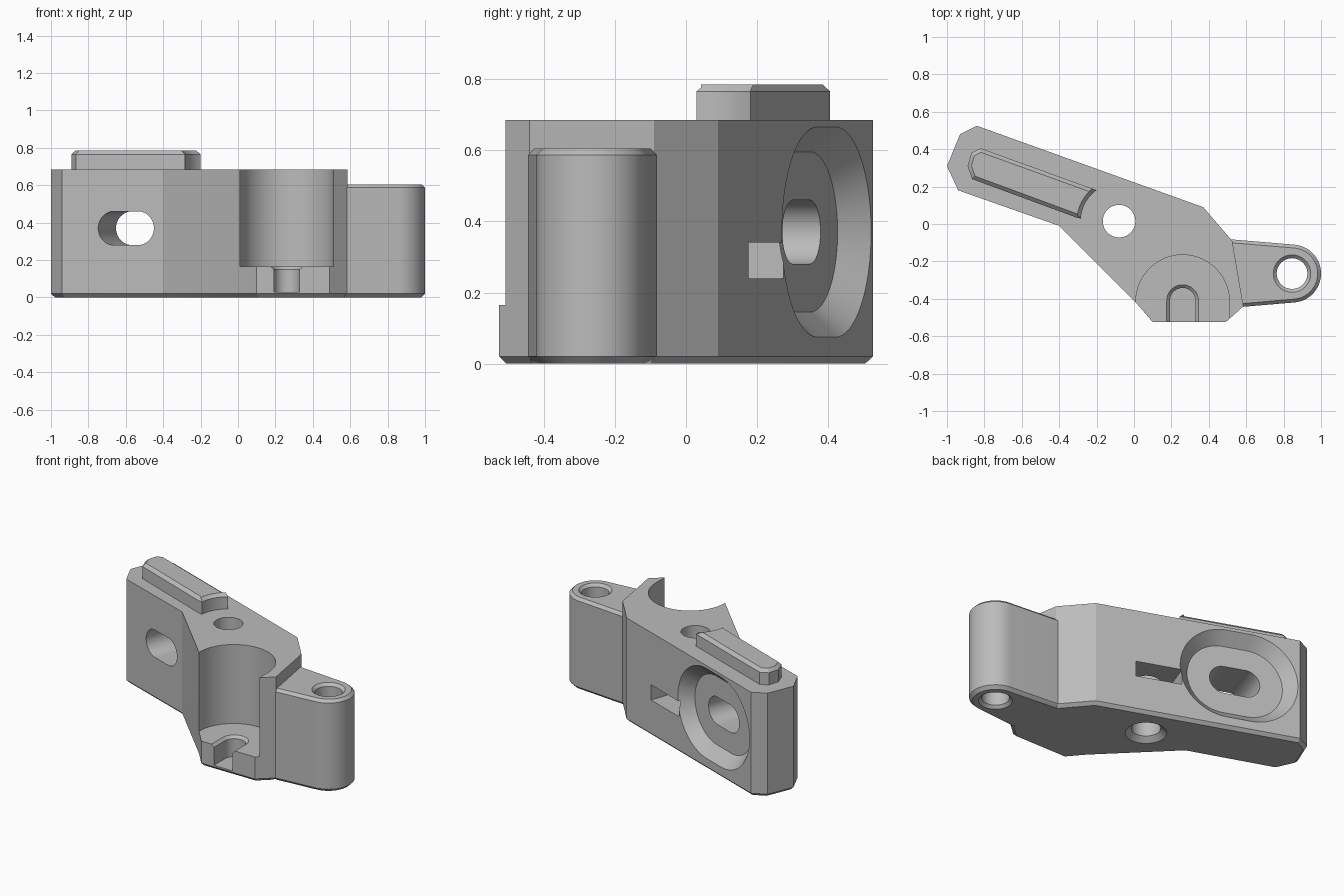
import bpy, bmesh
from math import sin, cos, pi, radians
from mathutils import Matrix, Vector

cube = bpy.data.objects.get("Cube")
if cube:
    bpy.data.objects.remove(cube)

grey = bpy.data.materials.new("plain grey")
grey.use_nodes = True
colour = (0.5, 0.5, 0.5, 1)
grey.diffuse_color = colour
grey.node_tree.nodes["Principled BSDF"].inputs["Base Color"].default_value = colour


def arc(cx, cy, r, start, end, n=32):
    angles = [radians(start + (end - start) * i / n) for i in range(n + 1)]
    return [(cx + r * cos(a), cy + r * sin(a)) for a in angles]


def circle(cx, cy, r):
    return arc(cx, cy, r, 0, 360, 64)[:-1]


def stadium(half, r):
    return arc(half, 0, r, -90, 90) + arc(-half, 0, r, 90, 270)


def inset(points, d):
    """Move every side of a counterclockwise outline inward by d."""
    pts = [Vector(p) for p in points]
    result = []
    for i, p in enumerate(pts):
        a = (p - pts[i - 1]).normalized()
        b = (pts[(i + 1) % len(pts)] - p).normalized()
        na, nb = Vector((-a.y, a.x)), Vector((-b.y, b.x))
        result.append(p + (na + nb) * d / (1 + na.dot(nb)))
    return result


def loft(name, levels, frame=Matrix()):
    """Closed solid through (outline, z) levels."""
    bm = bmesh.new()
    rings = [[bm.verts.new((p[0], p[1], z)) for p in pts] for pts, z in levels]
    for low, high in zip(rings, rings[1:]):
        for i in range(len(low)):
            bm.faces.new((low[i - 1], low[i], high[i], high[i - 1]))
    bm.faces.new(rings[0][::-1])
    bm.faces.new(rings[-1])
    bm.transform(frame)
    bmesh.ops.recalc_face_normals(bm, faces=bm.faces)
    mesh = bpy.data.meshes.new(name)
    bm.to_mesh(mesh)
    bm.free()
    mesh.materials.append(grey)
    ob = bpy.data.objects.new(name, mesh)
    bpy.context.collection.objects.link(ob)
    return ob


def combine(ob, other, operation):
    mod = ob.modifiers.new("combine", 'BOOLEAN')
    mod.operation, mod.object, mod.solver = operation, other, 'EXACT'
    bpy.context.view_layer.objects.active = ob
    bpy.ops.object.modifier_apply(modifier=mod.name)
    bpy.data.objects.remove(other)


def cut(name, levels, frame=Matrix()):
    combine(body, loft(name, levels, frame), 'DIFFERENCE')


# Main angled block with a chamfered foot
outline = [(-1, .31), (-.94, .18), (-.40, -.01), (.01, -.42), (.10, -.525),
           (.49, -.525), (.585, -.44), (.525, -.09), (.37, .09),
           (-.84, .525), (-.93, .48)]
body = loft("bracket_body", [(inset(outline, .02), 0), (outline, .02), (outline, .685)])

# Rounded mounting ear, chamfered at both ends
ear = arc(.845, -.265, .155, -85, 85) + [(.515, -.082), (.42, -.12), (.42, -.40), (.58, -.443)]
combine(body, loft("mounting_ear", [(inset(ear, .02), 0), (ear, .02), (ear, .587),
                                    (inset(ear, .018), .605)]), 'UNION')

# Round seat open to the front
seat = arc(.26, -.415, .25, 0, 180, 48) + [(.01, -.7), (.51, -.7)]
cut("seat_cutter", [(seat, .165), (seat, .8)])


# Keyhole in the seat floor, with a flared rim
def keyhole(r):
    return arc(.26, -.41, r, 0, 180) + [(.26 - r, -.7), (.26 + r, -.7)]


cut("keyhole_cutter", [(keyhole(.068), .03), (keyhole(.068), .148), (keyhole(.095), .175)])

# Ear hole and middle hole with countersinks
cut("ear_hole_cutter", [(circle(.845, -.265, r), z) for r, z in
                        ((.11, -.01), (.082, .018), (.082, .587), (.11, .615))])
cut("middle_hole_cutter", [(circle(-.08, .015, r), z) for r, z in
                           ((.135, -.01), (.087, .03), (.087, .8))])

# Nut pocket entering from the back
turn = radians(-19.8)
pocket = [(-.145, .4), (-.145, -.084), (0, -.167), (.145, -.084), (.145, .4)]
cut("nut_pocket_cutter", [(pocket, .24), (pocket, .34)],
    Matrix.Translation((-.08, .015, 0)) @ Matrix.Rotation(turn, 4, 'Z'))

# Long slot through the arm, with a wide tapered recess behind
c, s = cos(turn), -sin(turn)
frame = Matrix(((-c, 0, s, -.478), (s, 0, c, .395), (0, 1, 0, .37), (0, 0, 0, 1)))
cut("recess_cutter", [(stadium(.075, .225), -.075), (stadium(.075, .305), .01)], frame)
cut("slot_cutter", [(stadium(.068, .09), -.6), (stadium(.068, .09), .1)], frame)

# Raised rail on top, hollowed around the middle hole
rail = [(-.89, .31), (-.865, .24), (-.31, .035)] + arc(-.08, .015, .205, 176, 126, 16) \
    + [(-.82, .405), (-.87, .38)]
rail_ob = loft("top_rail", [(rail, .68), (rail, .765), (inset(rail, .02), .785)])

# Smooth round walls, crisp edges
for ob in (body, rail_ob):
    bpy.ops.object.select_all(action='DESELECT')
    ob.select_set(True)
    bpy.context.view_layer.objects.active = ob
    bpy.ops.object.shade_smooth_by_angle(angle=radians(25))
